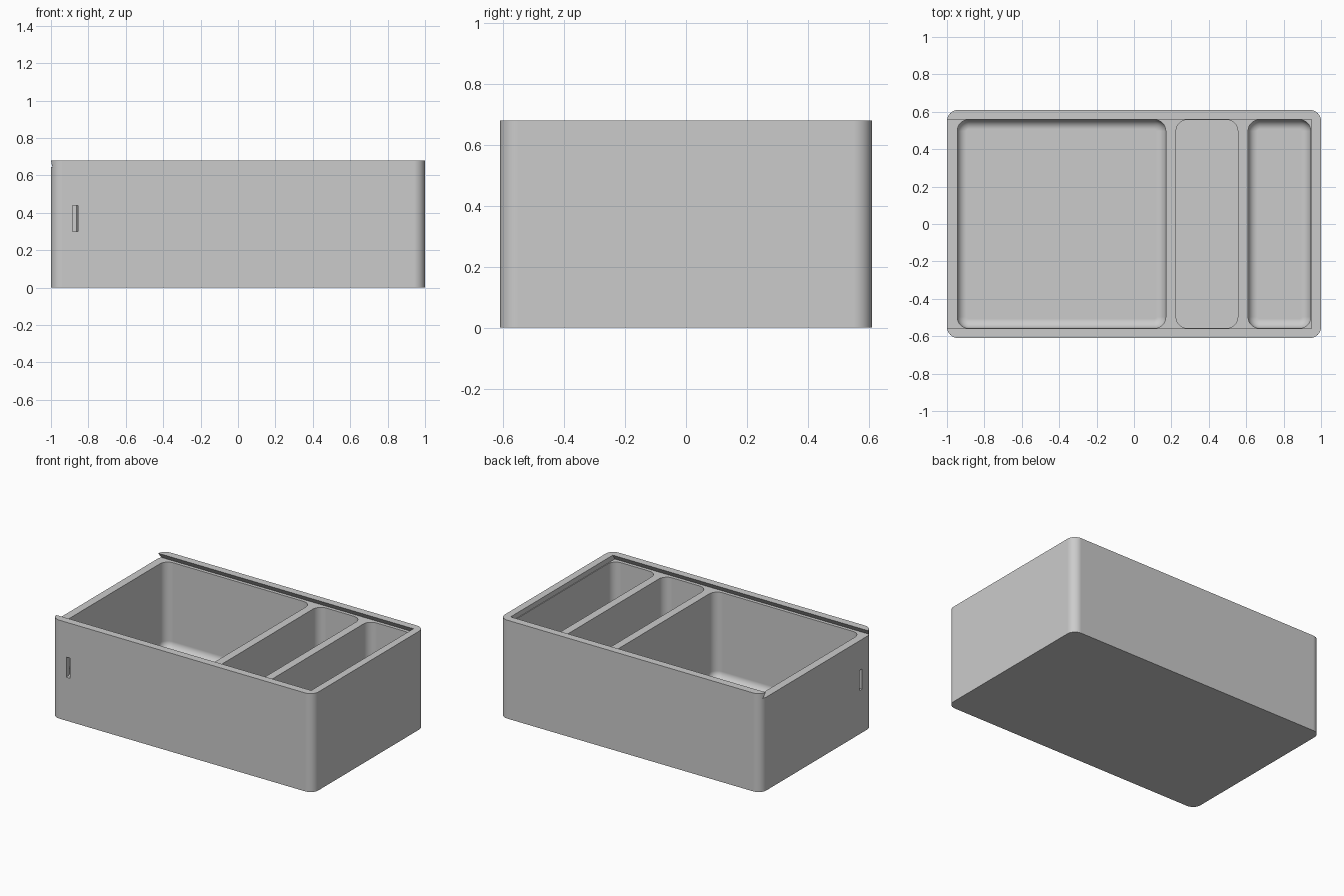
import bpy, bmesh
from math import pi, sin, cos

default = bpy.data.objects.get("Cube")
if default:
    bpy.data.objects.remove(default, do_unlink=True)

HEIGHT, FLOOR, LEDGE = 0.68, 0.05, 0.645
RADIUS, FILLET = 0.06, 0.05

grey = bpy.data.materials.new("plain grey")
grey.use_nodes = True
colour = (0.6, 0.6, 0.6, 1)
grey.diffuse_color = colour
grey.node_tree.nodes["Principled BSDF"].inputs["Base Color"].default_value = colour


def loft(name, rings):
    """Closed solid through equal-length rings of points."""
    bm = bmesh.new()
    loops = [[bm.verts.new(p) for p in ring] for ring in rings]
    n = len(loops[0])
    for a, b in zip(loops, loops[1:]):
        for i in range(n):
            j = (i + 1) % n
            bm.faces.new((a[i], a[j], b[j], b[i]))
    bm.faces.new(loops[0][::-1])
    bm.faces.new(loops[-1])
    bmesh.ops.recalc_face_normals(bm, faces=bm.faces)
    mesh = bpy.data.meshes.new(name)
    bm.to_mesh(mesh)
    bm.free()
    mesh.materials.append(grey)
    ob = bpy.data.objects.new(name, mesh)
    bpy.context.collection.objects.link(ob)
    return ob


def rounded_ring(x0, x1, y, z, r, steps=8):
    """Rounded rectangle at height z, reaching from -y to y."""
    corners = [(x1 - r, y - r), (x0 + r, y - r), (x0 + r, r - y), (x1 - r, r - y)]
    ring = []
    for k, (cx, cy) in enumerate(corners):
        for s in range(steps + 1):
            a = (k + s / steps) * pi / 2
            ring.append((cx + r * cos(a), cy + r * sin(a), z))
    return ring


def compartment(name, x0, x1, filleted):
    y, rings = 0.557, []
    if filleted:
        for s in range(8):
            a = s / 8 * pi / 2
            inset = FILLET * (1 - sin(a))
            rings.append(rounded_ring(x0 + inset, x1 - inset, y - inset,
                                      FLOOR + FILLET * (1 - cos(a)), RADIUS - inset))
        rings.append(rounded_ring(x0, x1, y, FLOOR + FILLET, RADIUS))
    else:
        rings.append(rounded_ring(x0, x1, y, FLOOR, RADIUS))
    rings.append(rounded_ring(x0, x1, y, LEDGE + 0.015, RADIUS))
    return loft(name, rings)


# Outer body
box = loft("box", [rounded_ring(-1, 1, 0.61, z, RADIUS) for z in (0, HEIGHT)])

# Three compartments
cutters = [compartment("large_compartment_cutter", -0.945, 0.17, True),
           compartment("middle_compartment_cutter", 0.225, 0.555, False),
           compartment("end_compartment_cutter", 0.61, 0.945, True)]

# Dovetail groove for a sliding lid, open at the -x end
profile = [(-0.58, LEDGE), (0.58, LEDGE), (0.545, 0.70), (-0.545, 0.70)]
cutters.append(loft("lid_groove_cutter",
                    [[(x, y, z) for y, z in profile] for x in (-1.1, 0.95)]))

# Strap slots curving through the corner
sweep = []
for s in range(17):
    a = -0.3 + s / 16 * (pi / 2 + 0.6)
    sweep.append([(-1 + r * cos(a), -0.61 + r * sin(a), z)
                  for r, z in ((0.115, 0.3), (0.145, 0.3), (0.145, 0.44), (0.115, 0.44))])
cutters.append(loft("strap_slot_cutter", sweep))

bpy.ops.object.select_all(action="DESELECT")
bpy.context.view_layer.objects.active = box
box.select_set(True)
for cutter in cutters:
    cutter.hide_render = True
    cut = box.modifiers.new("cut", "BOOLEAN")
    cut.operation, cut.solver, cut.object = "DIFFERENCE", "EXACT", cutter
    bpy.ops.object.modifier_apply(modifier=cut.name)
    bpy.data.objects.remove(cutter, do_unlink=True)

# Smooth rounded corners, crisp edges and flat panels
bpy.ops.object.shade_smooth_by_angle(angle=pi / 6)
weighted = box.modifiers.new("weighted normals", "WEIGHTED_NORMAL")
weighted.keep_sharp = True
